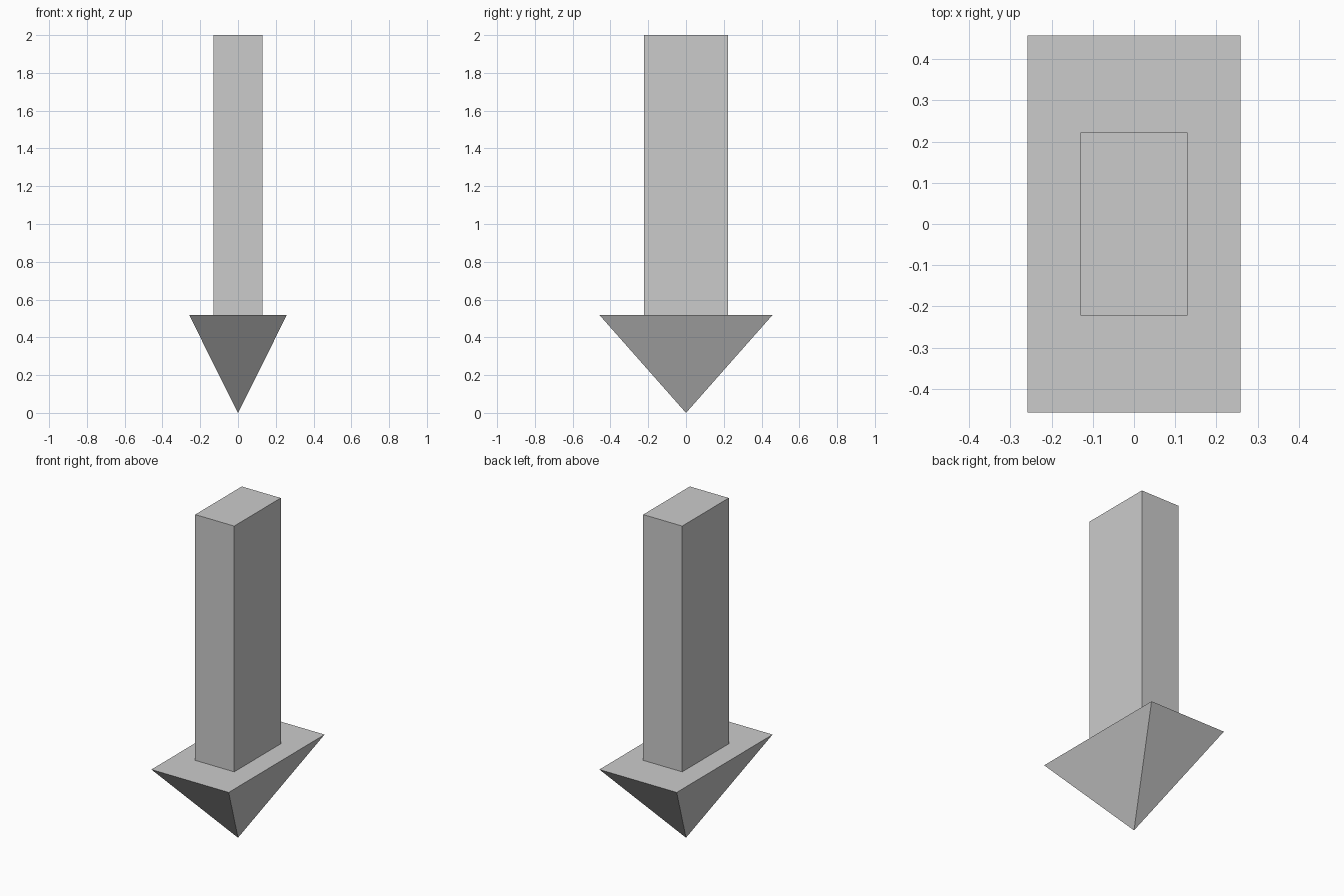
import bpy
import bmesh

if "Cube" in bpy.data.objects:
    bpy.data.objects.remove(bpy.data.objects["Cube"])

HEAD_X, HEAD_Y = 0.258, 0.457      # half sizes of the arrow head
SHAFT_X, SHAFT_Y = 0.13, 0.222     # half sizes of the shaft
HEAD_TOP, TOP = 0.517, 2.0


def rectangle(bm, hx, hy, z):
    return [bm.verts.new((sx * hx, sy * hy, z))
            for sx, sy in ((-1, -1), (1, -1), (1, 1), (-1, 1))]


def bridge(bm, lower, upper):
    for i in range(4):
        j = (i + 1) % 4
        bm.faces.new((lower[i], lower[j], upper[j], upper[i]))


bm = bmesh.new()

# Pyramid head pointing down
tip = bm.verts.new((0, 0, 0))
rim = rectangle(bm, HEAD_X, HEAD_Y, HEAD_TOP)
for i in range(4):
    bm.faces.new((tip, rim[(i + 1) % 4], rim[i]))

# Flat shoulder around the shaft, then the shaft and its cap
shaft_base = rectangle(bm, SHAFT_X, SHAFT_Y, HEAD_TOP)
shaft_top = rectangle(bm, SHAFT_X, SHAFT_Y, TOP)
bridge(bm, rim, shaft_base)
bridge(bm, shaft_base, shaft_top)
bm.faces.new(shaft_top)

bmesh.ops.recalc_face_normals(bm, faces=bm.faces[:])
mesh = bpy.data.meshes.new("down_arrow")
bm.to_mesh(mesh)
bm.free()
bpy.context.collection.objects.link(bpy.data.objects.new("down_arrow", mesh))
